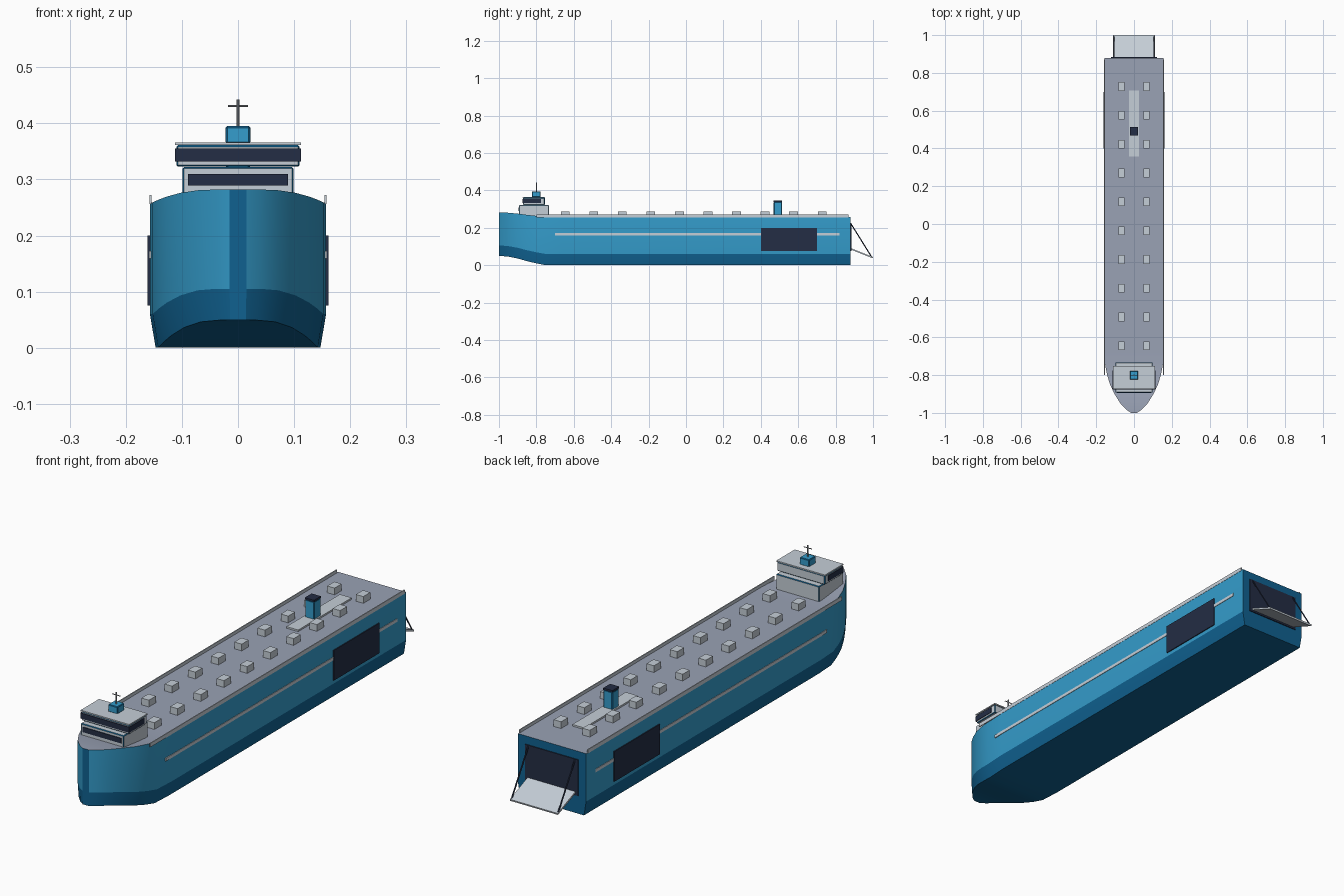
import bpy, bmesh, math
from mathutils import Vector

if "Cube" in bpy.data.objects:
    bpy.data.objects.remove(bpy.data.objects["Cube"])


def material(name, rgb):
    m = bpy.data.materials.new(name)
    m.diffuse_color = (*rgb, 1)
    m.use_nodes = True
    m.node_tree.nodes["Principled BSDF"].inputs["Base Color"].default_value = m.diffuse_color
    return m


BLUE = material("hull_blue", (0.035, 0.34, 0.61))
DARK = material("dark_blue", (0.005, 0.12, 0.28))
DECK = material("deck_grey", (0.32, 0.36, 0.46))
WHITE = material("pale_grey", (0.56, 0.62, 0.68))
NAVY = material("navy_glass", (0.017, 0.026, 0.058))
STEEL = material("steel_grey", (0.30, 0.32, 0.35))


def finish(name, bm, mats):
    bmesh.ops.recalc_face_normals(bm, faces=bm.faces)
    me = bpy.data.meshes.new(name)
    bm.to_mesh(me)
    bm.free()
    for m in mats:
        me.materials.append(m)
    ob = bpy.data.objects.new(name, me)
    bpy.context.collection.objects.link(ob)
    return ob


def box(name, x, y, z, mat, trim=None):
    """Box from three (min, max) ranges, with optional coloured edge trim."""
    bm = bmesh.new()
    bmesh.ops.create_cube(bm, size=1)
    for v in bm.verts:
        v.co = [lo + (c + 0.5) * (hi - lo) for c, (lo, hi) in zip(v.co, (x, y, z))]
    ob = finish(name, bm, [mat] + ([trim] if trim else []))
    if trim:
        bev = ob.modifiers.new("edge_trim", 'BEVEL')
        bev.width = 0.003
        bev.segments = 1
        bev.material = 1
    return ob


def rod(name, a, b, r, mat, sides=6):
    a, b = Vector(a), Vector(b)
    bm = bmesh.new()
    bmesh.ops.create_cone(bm, cap_ends=True, segments=sides, radius1=r, radius2=r,
                          depth=(b - a).length)
    ob = finish(name, bm, [mat])
    ob.location = (a + b) / 2
    ob.rotation_euler = (b - a).to_track_quat('Z', 'Y').to_euler()
    return ob


# Hull: stations of (y, half beam, keel rise), skinned ring to ring
stations = [(-1.0, 0.015, 0.049), (-0.985, 0.038, 0.049), (-0.95, 0.072, 0.046),
            (-0.90, 0.103, 0.036), (-0.85, 0.127, 0.022), (-0.80, 0.142, 0.010),
            (-0.75, 0.152, 0.0), (-0.66, 0.157, 0.0), (0.88, 0.157, 0.0)]
bm = bmesh.new()
rings = []
for y, w, rise in stations:
    deck, chine = 0.259 + 0.47 * rise, 0.06 + 0.92 * rise
    half = [(w, deck), (w, chine), (w * 0.935, rise)]
    pts = half + [(-x, z) for x, z in reversed(half)]
    rings.append([bm.verts.new((x, y, z)) for x, z in pts])
strip_colour = [0, 1, 1, 1, 0, 2]        # side, lower side, bottom, ..., deck
for a, b in zip(rings, rings[1:]):
    for i in range(6):
        j = (i + 1) % 6
        f = bm.faces.new((a[i], a[j], b[j], b[i]))
        f.material_index = strip_colour[i]
for ring in (rings[0], rings[-1]):       # stem and transom
    bm.faces.new(ring).material_index = 1
hull = finish("hull", bm, [BLUE, DARK, DECK])
bpy.context.view_layer.objects.active = hull
hull.select_set(True)
bpy.ops.object.shade_smooth_by_angle(angle=math.radians(25))
hull.select_set(False)

# Side stripes, side doors and bulwark rails
for s, side in ((1, "right"), (-1, "left")):
    def span(lo, hi):
        return tuple(sorted((s * lo, s * hi)))
    box(f"side_stripe_{side}", span(0.155, 0.159), (-0.70, 0.82), (0.159, 0.172), WHITE)
    box(f"side_door_{side}", span(0.154, 0.161), (0.40, 0.70), (0.075, 0.20), NAVY)
    box(f"bulwark_rail_{side}", span(0.154, 0.158), (-0.80, 0.87), (0.256, 0.272), WHITE)

# Stern door and lowered ramp with stays
box("stern_door", (-0.122, 0.122), (0.876, 0.884), (0.075, 0.225), NAVY)
bm = bmesh.new()
profile = [(0.88, 0.092), (1.0, 0.044), (0.998, 0.037), (0.88, 0.084)]
l, r = ([bm.verts.new((x, y, z)) for y, z in profile] for x in (-0.11, 0.11))
bm.faces.new(l)
bm.faces.new(r)
for i in range(4):
    j = (i + 1) % 4
    bm.faces.new((l[i], l[j], r[j], r[i]))
finish("stern_ramp", bm, [WHITE])
for x in (-0.107, 0.107):
    rod("ramp_stay", (x, 0.88, 0.225), (x, 0.992, 0.045), 0.003, NAVY)

# Bridge: two storeys, wraparound upper glazing, roof
box("lower_house", (-0.099, 0.099), (-0.892, -0.733), (0.255, 0.322), WHITE, DARK)
box("lower_windows", (-0.089, 0.089), (-0.895, -0.885), (0.289, 0.310), NAVY)
box("upper_house", (-0.110, 0.110), (-0.872, -0.755), (0.323, 0.361), WHITE, DARK)
box("upper_windows", (-0.1125, 0.1125), (-0.875, -0.775), (0.332, 0.355), NAVY)
box("bridge_roof", (-0.112, 0.112), (-0.874, -0.753), (0.361, 0.366), WHITE)
box("roof_cabin", (-0.022, 0.022), (-0.823, -0.777), (0.364, 0.395), BLUE, DARK)
rod("mast", (0, -0.8, 0.39), (0, -0.8, 0.442), 0.003, STEEL, 8)
rod("mast_crossbar", (-0.018, -0.8, 0.431), (0.018, -0.8, 0.431), 0.002, STEEL)

# Funnel on its deck walkway
box("walkway", (-0.027, 0.027), (0.357, 0.708), (0.255, 0.266), WHITE)
box("funnel", (-0.021, 0.021), (0.469, 0.514), (0.255, 0.338), BLUE, DARK)
box("funnel_cap", (-0.021, 0.021), (0.469, 0.514), (0.337, 0.345), NAVY)

# Two rows of deck vents
for i in range(10):
    y = -0.645 + i * 0.1525
    for x in (-0.066, 0.066):
        box("deck_vent", (x - 0.017, x + 0.017), (y - 0.023, y + 0.023),
            (0.255, 0.287), WHITE)
